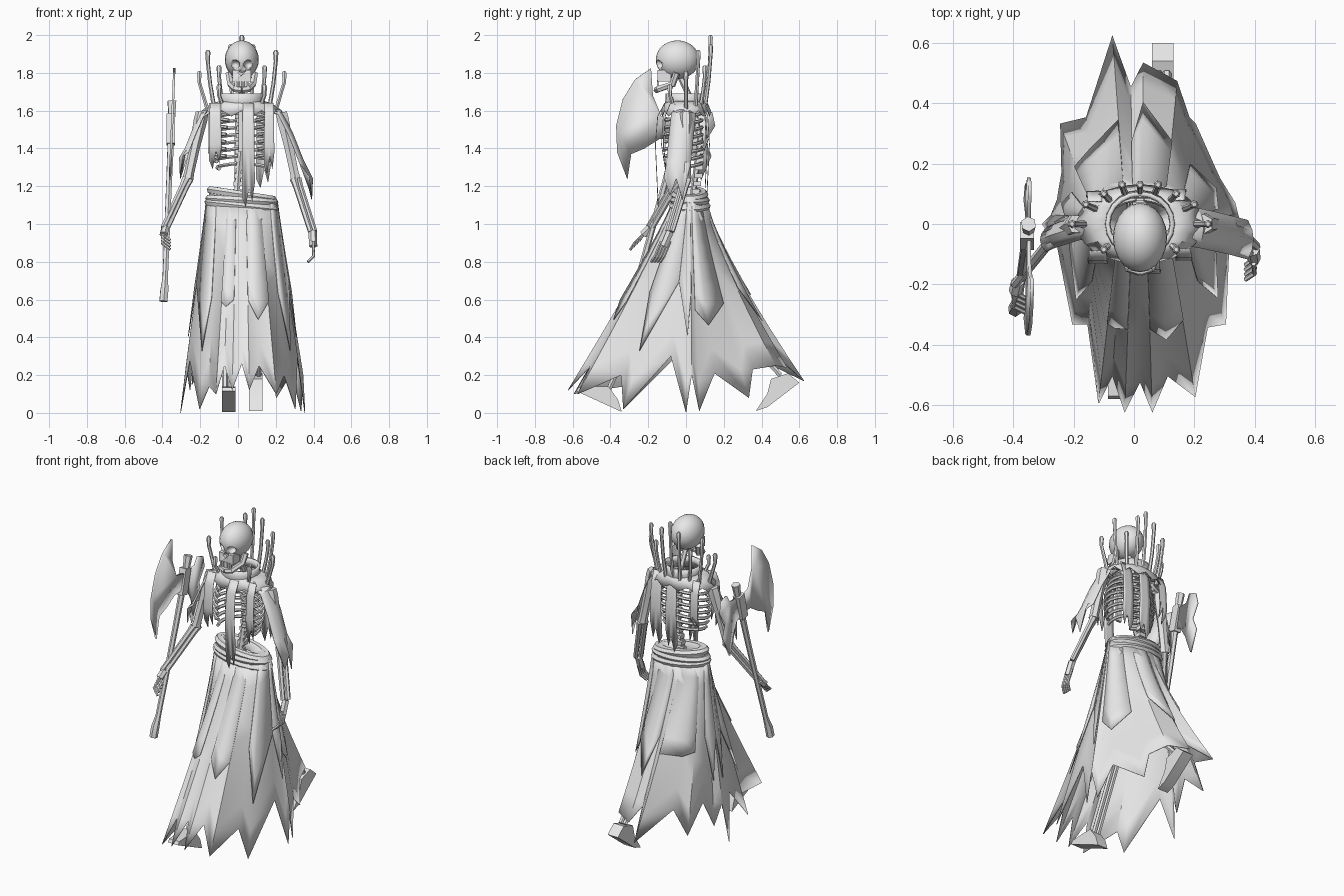
import bpy, bmesh, math
from mathutils import Vector

cube = bpy.data.objects.get("Cube")
if cube:
    bpy.data.objects.remove(cube, do_unlink=True)

GREY = bpy.data.materials.new("pale_grey")
GREY.use_nodes = True
GREY.diffuse_color = (0.8, 0.8, 0.8, 1)
GREY.node_tree.nodes["Principled BSDF"].inputs["Base Color"].default_value = (0.8, 0.8, 0.8, 1)
CX = 0.02  # body axis


def select(ob):
    bpy.ops.object.select_all(action='DESELECT')
    ob.select_set(True)
    bpy.context.view_layer.objects.active = ob


def finish(ob, angle=35):
    ob.data.materials.clear()
    ob.data.materials.append(GREY)
    select(ob)
    bpy.ops.object.shade_smooth_by_angle(angle=math.radians(angle))
    return ob


def mesh(name, verts, faces, thick=0.0):
    me = bpy.data.meshes.new(name)
    me.from_pydata(verts, [], faces)
    ob = bpy.data.objects.new(name, me)
    bpy.context.collection.objects.link(ob)
    if thick:
        mod = ob.modifiers.new("thickness", 'SOLIDIFY')
        mod.thickness, mod.offset = thick, 0
    return finish(ob)


def grid(name, rows, closed=False, thick=0.004):
    n = len(rows[0])
    verts = [tuple(p) for r in rows for p in r]
    faces = [(r * n + c, r * n + (c + 1) % n, (r + 1) * n + (c + 1) % n, (r + 1) * n + c)
             for r in range(len(rows) - 1) for c in range(n if closed else n - 1)]
    return mesh(name, verts, faces, thick)


def tube(name, paths, radius, cyclic=False, res=1, taper=None):
    cu = bpy.data.curves.new(name, 'CURVE')
    cu.dimensions, cu.bevel_depth, cu.bevel_resolution = '3D', radius, res
    cu.use_fill_caps = True
    for path in paths:
        sp = cu.splines.new('POLY')
        sp.points.add(len(path) - 1)
        sp.use_cyclic_u = cyclic
        for i, p in enumerate(path):
            sp.points[i].co = (*p, 1)
            sp.points[i].radius = taper[i] if taper else 1
    ob = bpy.data.objects.new(name, cu)
    bpy.context.collection.objects.link(ob)
    select(ob)
    bpy.ops.object.convert(target='MESH')
    return finish(bpy.context.object)


def ball(name, centre, size, seg=16, rings=10):
    bpy.ops.mesh.primitive_uv_sphere_add(segments=seg, ring_count=rings, radius=1, location=centre)
    ob = bpy.context.object
    ob.name, ob.scale = name, size
    return finish(ob, 50)


def box(name, centre, size, rot=(0, 0, 0)):
    bpy.ops.mesh.primitive_cube_add(size=1, location=centre, rotation=rot)
    ob = bpy.context.object
    ob.name, ob.scale = name, size
    return finish(ob)


def cut(ob, cutter):
    mod = ob.modifiers.new("cut", 'BOOLEAN')
    mod.operation, mod.object = 'DIFFERENCE', cutter
    select(ob)
    bpy.ops.object.modifier_apply(modifier=mod.name)
    bpy.data.objects.remove(cutter, do_unlink=True)


def strip(name, path, half, axis, ragged=0.07):
    # hanging cloth with a torn, forked end
    a, rows = Vector(axis), []
    for i, p in enumerate(path):
        w = half * (0.8 + 0.2 * i / len(path))
        rows.append([Vector(p) + a * w * k for k in (-1, -0.4, 0.1, 0.6, 1)])
    for c, d in enumerate((0.3, 1, -0.4, 0.6, -0.8)):
        rows[-1][c] += (Vector(path[-1]) - Vector(path[-2])).normalized() * ragged * d
    return grid(name, rows)


def oval(rx, ry, z, n=20, cy=0.0, tilt=0.0):
    return [(CX + rx * math.cos(t), cy + ry * math.sin(t), z + tilt * math.cos(t))
            for t in (2 * math.pi * i / n for i in range(n))]


# Skull
skull = ball("skull", (CX, -0.045, 1.87), (0.09, 0.115, 0.102), 20, 14)
for s in (-1, 1):
    cut(skull, ball("socket_cutter", (CX + s * 0.037, -0.155, 1.845), (0.027, 0.045, 0.024), 10, 8))
face = box("cheek_bones", (CX, -0.115, 1.785), (0.1, 0.07, 0.06))
cut(face, box("nose_cutter", (CX, -0.15, 1.805), (0.024, 0.04, 0.035), (0, math.radians(45), 0)))
for s in (-1, 1):
    tube("jaw_side", [[(CX + s * 0.07, -0.05, 1.8), (CX + s * 0.06, -0.07, 1.74),
                       (CX + s * 0.035, -0.145, 1.715), (CX, -0.155, 1.71)]], 0.018)
for i in range(6):
    for z in (1.752, 1.732):
        box("tooth", (CX + (i - 2.5) * 0.013, -0.148, z), (0.01, 0.012, 0.02))

# Spine and ribcage
tube("spine", [[(CX - 0.03, 0.03, 1.1), (CX - 0.02, 0.05, 1.25), (CX, 0.075, 1.45), (CX, 0.03, 1.65), (CX, -0.03, 1.78)]], 0.016)
for i in range(13):
    box("vertebra", (CX - 0.025 * (1 - i / 12), 0.045 + 0.03 * math.sin(i / 12 * math.pi), 1.13 + i * 0.042), (0.045, 0.04, 0.024))
ribs = []
for i in range(8):
    z, w = 1.59 - i * 0.038, 0.115 + 0.045 * math.sin((i + 1) / 9 * math.pi)
    for s in (-1, 1):
        ribs.append([(CX + s * w * math.sin(t), -0.02 + 0.105 * math.cos(t), z - 0.05 * t / math.pi)
                     for t in (0.1 + j * 0.31 for j in range(9 if i < 6 else 7))])
tube("ribs", ribs, 0.01)
box("breast_bone", (CX, -0.115, 1.49), (0.035, 0.015, 0.22))

# Collar, mantle and tall pins
grid("collar", [oval(0.108, 0.1, 1.69), oval(0.105, 0.1, 1.66), oval(0.12, 0.11, 1.62)], True, 0.015)
rim = oval(0.21, 0.13, 1.6, 24)
rim = [(x, y, z - 0.03 * (i % 2)) for i, (x, y, z) in enumerate(rim)]
grid("mantle", [oval(0.1, 0.09, 1.655, 24), oval(0.16, 0.115, 1.635, 24), rim], True)
pins = [(0, 0.13, 2.0), (0.06, 0.13, 1.95), (0.12, 0.1, 1.84), (0.18, 0.065, 1.92),
        (0.225, 0, 1.81), (0.12, -0.085, 1.74)]
for x, y, top in pins:
    for s in ((-1, 1) if x else (1,)):
        tip = Vector((CX + s * x, y, top))
        base = Vector((CX + s * x * 0.8, y * 0.75, 1.6))
        mid = base.lerp(tip, 0.45) + Vector((s * x, y, 0)).normalized() * 0.008
        tube("collar_pin", [[base, mid, tip - Vector((0, 0, 0.06)), tip - Vector((0, 0, 0.012)), tip]],
             0.013, taper=(0.9, 0.8, 0.8, 1.1, 0.6))

# Hanging cloth on the chest and back
for x, y, low, half in ((0.055, -0.15, 1.16, 0.036), (-0.12, -0.12, 1.36, 0.036), (0.165, -0.11, 1.33, 0.03),
                        (0.02, 0.115, 1.24, 0.042), (0.135, 0.105, 1.26, 0.042), (-0.13, 0.1, 1.4, 0.03)):
    strip("cloth_strip", [(x, y * 0.75, 1.64), (x, y, 1.57), (x, y * 1.08, 1.42), (x, y, low)], half, (1, 0, 0))

# Shoulder capes falling outside the arms
cape = [[(0.12, 1.64), (0.23, 1.6), (0.29, 1.48), (0.345, 1.34), (0.395, 1.19)],
        [(-0.1, 1.63), (-0.2, 1.59), (-0.24, 1.5), (-0.28, 1.4), (-0.31, 1.3)]]
for name, pts, wide in (("left_cape", cape[0], 0.065), ("right_cape", cape[1], 0.04)):
    s = 1 if pts[0][0] > 0 else -1
    rows = [[(x - s * 0.018 * k * k * (i > 0), 0.0 - 0.013 * i + wide * k, z - 0.02 * abs(k))
             for k in (-1, -0.5, 0, 0.5, 1)] for i, (x, z) in enumerate(pts)]
    rows[-1] = [(x, y, z + d) for (x, y, z), d in zip(rows[-1], (0.08, -0.03, 0.05, -0.05, 0.1))]
    grid(name, rows)

# Arms and hands
arms = {"right": [(-0.19, 0, 1.59), (-0.265, -0.04, 1.24), (-0.385, -0.19, 0.98), (-0.4, -0.25, 0.92)],
        "left": [(0.23, 0, 1.59), (0.305, 0, 1.24), (0.395, -0.085, 0.96), (0.4, -0.14, 0.83)]}
for side, joints in arms.items():
    sh, el, wr, hand = map(Vector, joints)
    tube(side + "_collar_bone", [[(CX, -0.08, 1.6), sh]], 0.012)
    tube(side + "_upper_arm", [[sh, sh.lerp(el, 0.1), sh.lerp(el, 0.5), sh.lerp(el, 0.92), el]], 0.033,
         taper=(1, 1.1, 0.85, 0.8, 0.9))
    for d in (-0.011, 0.011):
        off = Vector((d, d, 0))
        tube(side + "_forearm", [[el + off, el.lerp(wr, 0.15) + off, wr + off]], 0.016, taper=(1.3, 1, 0.9))
    tube(side + "_palm", [[wr, wr.lerp(hand, 0.6)]], 0.022)
    bend = Vector((0.04 if side == "right" else -0.03, -0.02, -0.03))
    fingers = []
    for k in range(4):
        off = Vector((0, (k - 1.5) * 0.016, (k - 1.5) * (0.016 if side == "right" else 0.0)))
        fingers.append([wr.lerp(hand, 0.4) + off, hand + off, hand + off + bend])
    tube(side + "_fingers", fingers, 0.008)

# Axe: handle and two blades in the side plane
tube("axe_handle", [[(-0.395, -0.285, 0.59), (-0.39, -0.275, 0.65), (-0.385, -0.25, 0.72), (-0.365, -0.11, 1.22),
                     (-0.35, -0.02, 1.57), (-0.35, 0, 1.65)]], 0.02, taper=(1.2, 1.2, 0.8, 0.85, 1, 1.3))
big = [(-0.03, 1.55), (-0.13, 1.57), (-0.175, 1.68), (-0.185, 1.825), (-0.27, 1.765), (-0.335, 1.66), (-0.37, 1.52),
       (-0.365, 1.38), (-0.31, 1.235), (-0.29, 1.37), (-0.22, 1.4), (-0.14, 1.45), (-0.06, 1.45)]
small = [(-0.05, 1.44), (0.0, 1.42), (0.04, 1.35), (0.08, 1.23), (0.135, 1.36), (0.105, 1.44),
         (0.155, 1.52), (0.14, 1.59), (0.09, 1.61), (0.06, 1.56), (-0.02, 1.56)]
for name, outline in (("axe_blade", big), ("axe_back_blade", small)):
    mesh(name, [(-0.35 + (z - 1.5) * 0.04, y, z) for y, z in outline], [tuple(range(len(outline)))], 0.012)
box("axe_socket", (-0.355, -0.04, 1.5), (0.045, 0.055, 0.16), (math.radians(-14), 0, 0))

# Waist: folded cloth inside rolled wraps
grid("waist_folds", [oval(0.06, 0.03, 1.13, 20, 0.02), oval(0.13, 0.06, 1.17, 20, 0.02, -0.02),
                     oval(0.165, 0.08, 1.165, 20, 0.02, -0.025), oval(0.18, 0.09, 1.08, 20, 0.02)], True, 0.01)
for z, grow, tilt in ((1.155, 0.0, -0.025), (1.125, 0.008, -0.01), (1.095, 0.012, -0.02)):
    tube("waist_wrap", [oval(0.165 + grow, 0.078 + grow, z, 20, 0.02, tilt)], 0.021, True)

# Skirt: columns flare from the waist to a torn hem
hem = [(.35, 0, 0), (.34, .03, .2), (.33, .07, .01), (.28, .15, .21), (.2, .33, .08), (.18, .35, .23),
       (.14, .47, .25), (.03, .53, .24), (-.01, .45, .32), (-.07, .62, .17), (-.155, .35, .3),
       (-.24, .33, .15), (-.235, .17, .3), (-.25, .08, .12), (-.27, .03, .25), (-.3, 0, 0),
       (-.25, -.07, .28), (-.2, -.33, .02), (-.15, -.33, .14), (-.115, -.59, .1), (-.07, -.5, .25),
       (-.03, -.62, .12), (.02, -.52, .26), (.06, -.62, .12), (.11, -.5, .25), (.2, -.57, .1),
       (.24, -.34, .2), (.3, -.33, .02), (.31, -.08, .3)]


def skirt_point(p, t, grow=0.0):
    a = math.atan2(p[1] / 0.6, (p[0] - CX) / 0.31)
    wx, wy = CX + 0.185 * math.cos(a), 0.02 + 0.085 * math.sin(a)
    fx, fy, g = t ** 1.1, t ** (1.25 if p[1] > 0 else 1.1), 0.004 + grow * t
    return (wx + (p[0] - wx) * fx + g * math.cos(a), wy + (p[1] - wy) * fy + g * math.sin(a),
            1.12 + (p[2] - 1.12) * t)


grid("skirt", [[skirt_point(p, r / 7) for p in hem] for r in range(8)], True)

# Overskirt: separate pointed panels, each centred on one hem column
for mid in (0, 3, 7, 10, 13, 15, 17, 20, 24, 27):
    cols = [(hem[(mid + d) % len(hem)], reach) for d, reach in ((-1, 0.52), (0, 0.72 if mid % 5 else 0.64), (1, 0.52))]
    grid("overskirt_panel", [[skirt_point(p, r / 6 * reach, 0.018) for p, reach in cols] for r in range(7)])

# Legs and feet in mid stride: front toe raised, back heel raised
for side, hip, knee, ankle in (("right", (-0.06, 0, 1.05), (-0.06, -0.2, 0.6), (-0.055, -0.41, 0.12)),
                               ("left", (0.1, 0.02, 1.05), (0.1, 0.12, 0.6), (0.095, 0.5, 0.2))):
    tube(side + "_thigh", [[hip, knee]], 0.03)
    for d in (-0.014, 0.014):
        tube(side + "_shin", [[(knee[0] + d, *knee[1:]), (ankle[0] + d, *ankle[1:])]], 0.015)
for name, x, prof in (("right_foot", -0.05, ((-0.58, 0.115), (-0.34, 0.005), (-0.36, 0.07), (-0.41, 0.14), (-0.47, 0.14), (-0.57, 0.135))),
                      ("left_foot", 0.095, ((0.37, 0.01), (0.43, 0.03), (0.6, 0.16), (0.54, 0.21), (0.45, 0.18), (0.43, 0.1)))):
    n = len(prof)
    verts = [(x + s * 0.036, y, z) for s in (-1, 1) for y, z in prof]
    sides = [(i, (i + 1) % n, n + (i + 1) % n, n + i) for i in range(n)]
    mesh(name, verts, sides + [tuple(range(n))[::-1], tuple(range(n, 2 * n))])
